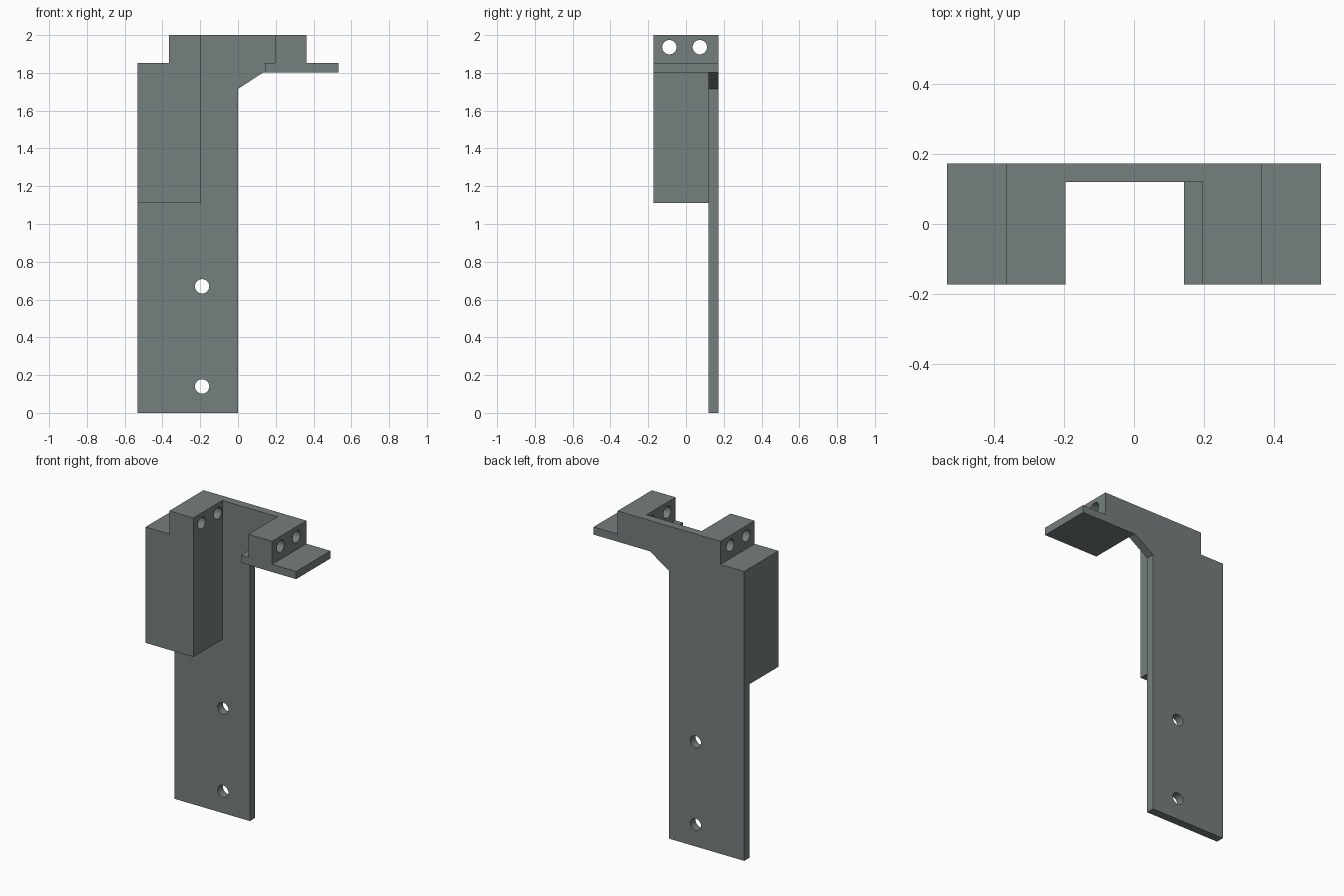
import bpy, bmesh, math
from mathutils import Matrix

if "Cube" in bpy.data.objects:
    bpy.data.objects.remove(bpy.data.objects["Cube"])

grey = bpy.data.materials.new("slate grey")
grey.diffuse_color = (0.18, 0.21, 0.21, 1)
grey.use_nodes = True
grey.node_tree.nodes["Principled BSDF"].inputs["Base Color"].default_value = grey.diffuse_color

FRONT, WEB, BACK = -0.173, 0.12, 0.173


def prism(name, profile, y0, y1):
    """Extrude an x-z outline from y0 to y1."""
    bm = bmesh.new()
    face = bm.faces.new([bm.verts.new((x, y0, z)) for x, z in profile])
    out = bmesh.ops.extrude_face_region(bm, geom=[face])
    moved = [v for v in out["geom"] if isinstance(v, bmesh.types.BMVert)]
    bmesh.ops.translate(bm, verts=moved, vec=(0, y1 - y0, 0))
    bmesh.ops.recalc_face_normals(bm, faces=bm.faces)
    return finish(name, bm)


def finish(name, bm):
    mesh = bpy.data.meshes.new(name)
    bm.to_mesh(mesh)
    bm.free()
    mesh.materials.append(grey)
    obj = bpy.data.objects.new(name, mesh)
    bpy.context.collection.objects.link(obj)
    return obj


def drill(name, target, centre, axis, depth):
    """Cut a round screw hole through the target."""
    bm = bmesh.new()
    bmesh.ops.create_cone(bm, cap_ends=True, segments=32, radius1=0.038, radius2=0.038, depth=depth)
    turn = Matrix.Rotation(math.pi / 2, 4, axis)
    bmesh.ops.transform(bm, matrix=Matrix.Translation(centre) @ turn, verts=bm.verts)
    cutter = finish(name, bm)
    cutter.hide_render = True
    cutter.hide_set(True)
    mod = target.modifiers.new(name, 'BOOLEAN')
    mod.operation, mod.solver, mod.object = 'DIFFERENCE', 'EXACT', cutter


# Back plate with an arm reaching right
plate = prism("back_plate", [
    (-0.533, 0), (0, 0), (0, 1.715), (0.135, 1.803), (0.533, 1.803), (0.533, 1.852),
    (0.363, 1.852), (0.363, 2), (-0.365, 2), (-0.365, 1.852), (-0.533, 1.852)], WEB, BACK)

# Tall stepped block on the left
tall = prism("tall_block", [
    (-0.533, 1.11), (-0.195, 1.11), (-0.195, 2), (-0.365, 2),
    (-0.365, 1.852), (-0.533, 1.852)], FRONT, WEB)

# Small block with a ledge on the right
ledge = prism("ledge_block", [
    (0.142, 1.803), (0.533, 1.803), (0.533, 1.852), (0.363, 1.852), (0.363, 2),
    (0.195, 2), (0.195, 1.852), (0.142, 1.852)], FRONT, WEB)

# Mounting holes through the plate
for i, z in enumerate((0.14, 0.67)):
    drill(f"plate_hole_{i}", plate, (-0.19, 0.146, z), 'X', 0.3)

# Cross holes through both blocks
for i, y in enumerate((-0.088, 0.073)):
    drill(f"tall_hole_{i}", tall, (-0.28, y, 1.936), 'Y', 0.5)
    drill(f"ledge_hole_{i}", ledge, (0.28, y, 1.936), 'Y', 0.5)
